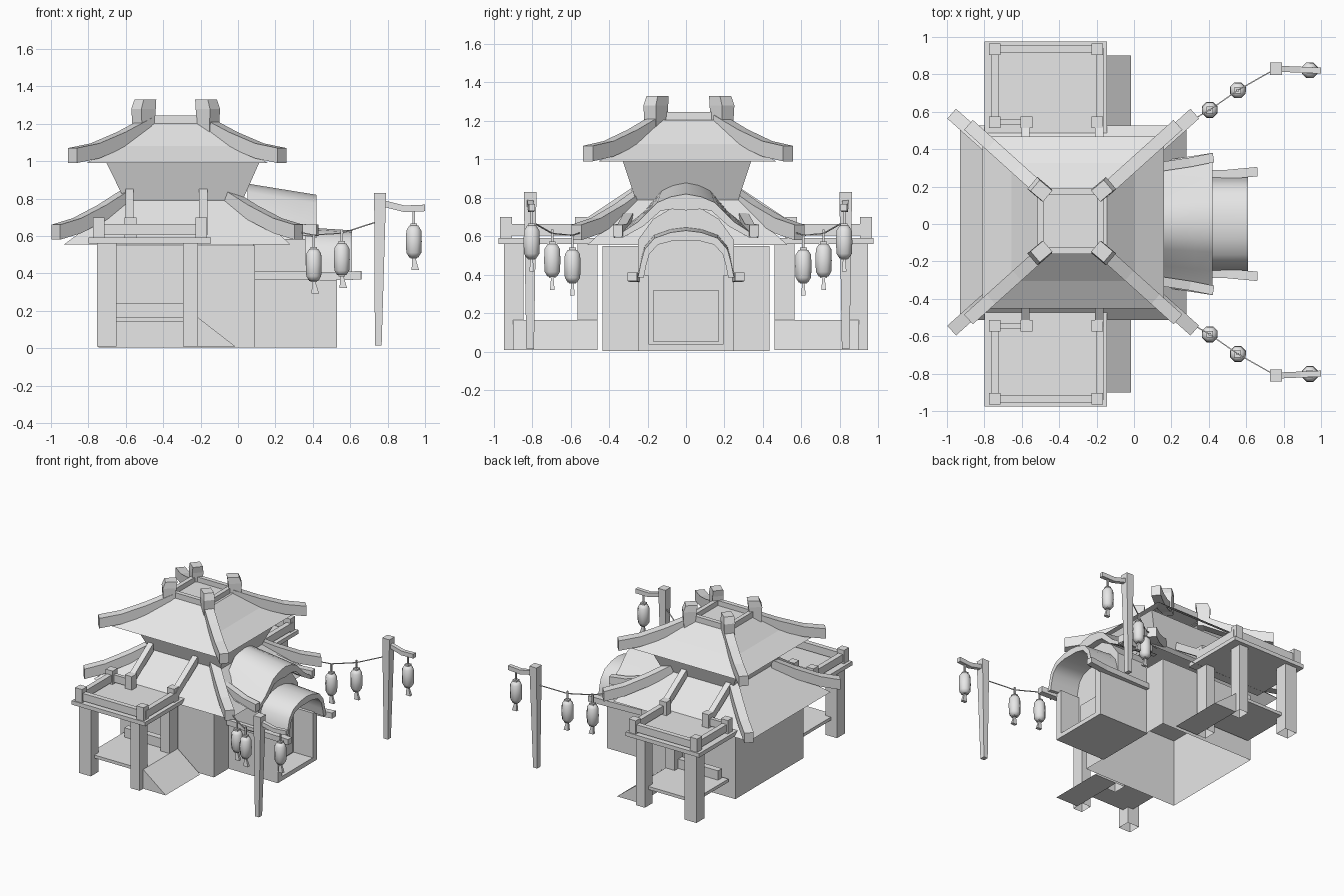
import bpy, bmesh, math
from mathutils import Vector

if "Cube" in bpy.data.objects:
    bpy.data.objects.remove(bpy.data.objects["Cube"])

clay = bpy.data.materials.new("plain_grey")
clay.use_nodes = True
GREY = (0.8, 0.8, 0.8, 1)
clay.diffuse_color = GREY
clay.node_tree.nodes["Principled BSDF"].inputs["Base Color"].default_value = GREY


def loft(name, rings, caps=(True, True), smooth=None):
    """Bridge equal loops of points into one skin."""
    bm = bmesh.new()
    loops = [[bm.verts.new(p) for p in ring] for ring in rings]
    n = len(loops[0])
    for a, b in zip(loops, loops[1:]):
        for i in range(n):
            j = (i + 1) % n
            bm.faces.new((a[i], a[j], b[j], b[i]))
    if caps[0]:
        bm.faces.new(loops[0][::-1])
    if caps[1]:
        bm.faces.new(loops[-1])
    bmesh.ops.recalc_face_normals(bm, faces=bm.faces)
    mesh = bpy.data.meshes.new(name)
    bm.to_mesh(mesh)
    bm.free()
    mesh.materials.append(clay)
    ob = bpy.data.objects.new(name, mesh)
    bpy.context.collection.objects.link(ob)
    if smooth:
        bpy.ops.object.select_all(action='DESELECT')
        ob.select_set(True)
        bpy.context.view_layer.objects.active = ob
        bpy.ops.object.shade_smooth_by_angle(angle=math.radians(smooth))
    return ob


def rect(cx, cy, hx, hy, z, turn=0):
    c, s = math.cos(turn), math.sin(turn)
    return [(cx + u * hx * c - v * hy * s, cy + u * hx * s + v * hy * c, z)
            for u, v in ((-1, -1), (1, -1), (1, 1), (-1, 1))]


def box(name, x, y, z, floor=True):
    cx, cy = sum(x) / 2, sum(y) / 2
    hx, hy = abs(x[1] - x[0]) / 2, abs(y[1] - y[0]) / 2
    return loft(name, [rect(cx, cy, hx, hy, h) for h in z], caps=(floor, True))


def beam(name, pts, w, h):
    """Rectangular beam along a path, sides kept upright."""
    pts = [Vector(p) for p in pts]
    d = pts[-1] - pts[0]
    side = Vector((-d.y, d.x, 0)).normalized() * w / 2
    up = Vector((0, 0, h / 2))
    return loft(name, [[p - side - up, p + side - up, p + side + up, p - side + up]
                       for p in pts])


def vault(name, half, thick, x, drop, flare):
    """Arched roof shell along x, dropping and widening towards its front."""
    outer = [(-y, z) for y, z in half[:0:-1]] + half
    last = len(half) - 1
    under = [(y * 0.88, z - thick * (1 - i / last)) for i, (y, z) in enumerate(half)]
    inner = under[::-1] + [(-y, z) for y, z in under[1:]]
    rings = []
    for i in range(5):
        t = i / 4
        k = flare + (1 - flare) * t
        rings.append([(x[0] + (x[1] - x[0]) * t, y * k, z - drop * t)
                      for y, z in outer + inner])
    return loft(name, rings, smooth=40)


CX = -0.325
SIDES = ((1, "back"), (-1, "front"))

# Main body, flared upper storey and both hipped roofs
box("main_body", (-0.745, 0.09), (-0.435, 0.435), (0.005, 0.55), floor=False)
loft("lower_roof", [rect(CX, 0.007, 0.605, 0.52, 0.555), rect(-0.295, 0.005, 0.31, 0.26, 0.795)],
     caps=(False, True))
loft("upper_walls", [rect(-0.29, 0.005, 0.305, 0.26, 0.77),
                     rect(-0.295, 0.005, 0.41, 0.335, 0.995)])
loft("upper_roof", [rect(CX, 0.007, 0.485, 0.46, 0.99), rect(CX, 0.01, 0.33, 0.315, 1.08),
                    rect(CX, 0.015, 0.18, 0.17, 1.205)], caps=(False, True))

# Corner ridges with upright ends
for sy, yn in SIDES:
    for sx, xn in ((1, "right"), (-1, "left")):
        def path(a, b, heights):
            return [(CX + sx * (a[0] + (b[0] - a[0]) * t),
                     0.01 + sy * (a[1] + (b[1] - a[1]) * t), z)
                    for t, z in zip((0, 0.35, 0.7, 1), heights)]
        tag = yn + "_" + xn
        beam("upper_ridge_" + tag, path((0.16, 0.16), (0.56, 0.52), (1.19, 1.115, 1.055, 1.03)),
             0.07, 0.08)
        beam("lower_ridge_" + tag, path((0.27, 0.24), (0.65, 0.58), (0.81, 0.725, 0.655, 0.62)),
             0.07, 0.08)
        px, py, turn = CX - 0.008 + sx * 0.172, 0.015 + sy * 0.172, sx * sy * 0.7
        loft("ridge_post_" + tag, [rect(px, py, 0.042, 0.038, 1.14, turn),
                                   rect(px, py, 0.05, 0.042, 1.28, turn),
                                   rect(px - sx * 0.01, py - sy * 0.01, 0.044, 0.038, 1.33, turn)])
    box("crown_rail_" + yn, (-0.48, -0.18), (0.015 + sy * 0.14, 0.015 + sy * 0.175), (1.2, 1.245))
for x in (-0.5, -0.18):
    box("crown_rail_side", (x - 0.017, x + 0.017), (-0.14, 0.17), (1.2, 1.245))

# Arched entrance on the +x side
def gable(name, x, half):
    outline = [(-y, z) for y, z in half[::-1]] + half
    return loft(name, [[(h, y, z) for y, z in outline] for h in x])


gable("entrance_block", (0.08, 0.36), [(0.07, 0.75), (0.17, 0.69), (0.25, 0.58), (0.25, 0.005)])
vault("large_arched_roof", [(0, 0.88), (0.08, 0.865), (0.15, 0.835), (0.25, 0.735), (0.38, 0.65)],
      0.085, (0.05, 0.42), 0.06, 0.85)
vault("small_arched_roof", [(0, 0.65), (0.08, 0.64), (0.165, 0.61), (0.216, 0.55),
                            (0.235, 0.48), (0.25, 0.405)], 0.055, (0.3, 0.61), 0.02, 1)
box("porch_floor", (0.36, 0.53), (-0.22, 0.22), (0.005, 0.04))
box("door_panel", (0.36, 0.368), (-0.17, 0.17), (0.05, 0.32))
for s, n in SIDES:
    box("porch_wall_" + n, (0.34, 0.53), (s * 0.195, s * 0.25), (0.005, 0.4))
    beam("porch_eave_" + n, [(0.09, s * 0.252, 0.39), (0.5, s * 0.265, 0.385),
                             (0.66, s * 0.28, 0.39)], 0.05, 0.045)
    beam("large_eave_" + n, [(0.1, s * 0.3, 0.69), (0.3, s * 0.33, 0.635),
                             (0.425, s * 0.355, 0.63)], 0.05, 0.06)

# Balcony on each long side
for s, n in SIDES:
    def part(name, x, y, z, floor=True):
        return box(name + "_" + n, x, (s * y[0], s * y[1]), z, floor)

    part("balcony_deck", (-0.8, -0.145), (0.45, 0.975), (0.56, 0.592))
    for x in ((-0.755, -0.65), (-0.295, -0.215)):
        part("balcony_leg", x, (0.845, 0.945), (0.01, 0.565), False)
    part("balcony_inner_leg", (-0.295, -0.215), (0.46, 0.565), (0.01, 0.565), False)
    part("porch_step", (-0.7, -0.215), (0.46, 0.9), (0.14, 0.165))
    part("bench", (-0.65, -0.28), (0.47, 0.52), (0.165, 0.24))
    # ramp, wedge shaped
    loft("ramp_" + n, [[(-0.215, s * y, 0.01), (-0.215, s * y, 0.165), (-0.015, s * y, 0.01)]
                       for y in (0.46, 0.9)])
    # railing posts, rails and sloping hand rails up the roof
    for x, y in ((-0.745, 0.935), (-0.197, 0.935), (-0.745, 0.545), (-0.575, 0.545), (-0.197, 0.545)):
        part("rail_post", (x - 0.031, x + 0.031), (y - 0.031, y + 0.031), (0.59, 0.7))
    part("outer_rail", (-0.74, -0.2), (0.915, 0.955), (0.605, 0.665))
    part("inner_rail", (-0.74, -0.58), (0.53, 0.56), (0.605, 0.665))
    for x in (-0.745, -0.182):
        part("side_rail", (x - 0.02, x + 0.02), (0.54, 0.94), (0.605, 0.665))
    for x in (-0.58, -0.185):
        beam("stair_rail_" + n, [(x, s * 0.55, 0.64), (x, s * 0.28, 0.82)], 0.045, 0.065)


# Lantern: hook, caps, eight-sided body and tassel
def lantern(tag, x, y, top):
    def ring(r, z):
        return [(x + r * math.cos(a * math.pi / 4 + 0.39),
                 y + r * math.sin(a * math.pi / 4 + 0.39), z) for a in range(8)]
    loft("lantern_body_" + tag, [ring(r, top - d) for r, d in
                                 ((0.026, 0), (0.043, 0.025), (0.046, 0.085), (0.043, 0.145),
                                  (0.026, 0.17))], smooth=60)
    loft("lantern_hook_" + tag, [rect(x, y, 0.006, 0.006, z) for z in (top, top + 0.075)])
    for z in (top, top - 0.17):
        loft("lantern_cap_" + tag, [rect(x, y, 0.018, 0.018, z + d) for d in (-0.006, 0.012)])
    loft("lantern_tassel_" + tag, [rect(x, y, 0.008, 0.006, top - 0.17),
                                   rect(x + 0.008, y, 0.02, 0.012, top - 0.238)])


# Lamp posts with arms, cords and hanging lanterns
for s, n in SIDES:
    loft("lamp_post_" + n, [rect(0.75, 0.01 + s * 0.82, 0.018, 0.02, 0.015),
                            rect(0.76, 0.01 + s * 0.82, 0.032, 0.033, 0.83)])
    beam("lamp_arm_" + n, [(0.77, 0.01 + s * 0.82, 0.775), (0.89, 0.01 + s * 0.815, 0.745),
                           (1.0, 0.01 + s * 0.81, 0.75)], 0.032, 0.035)
    beam("lamp_cord_" + n, [(0.3, 0.01 + s * 0.54, 0.625), (0.405, 0.01 + s * 0.6, 0.605),
                            (0.555, 0.01 + s * 0.705, 0.615), (0.74, 0.01 + s * 0.81, 0.675)],
         0.006, 0.006)
    for i, (x, y, z) in enumerate(((0.405, 0.6, 0.53), (0.555, 0.705, 0.56), (0.94, 0.812, 0.655))):
        lantern(n + "_" + str(i + 1), x, 0.01 + s * y, z)
